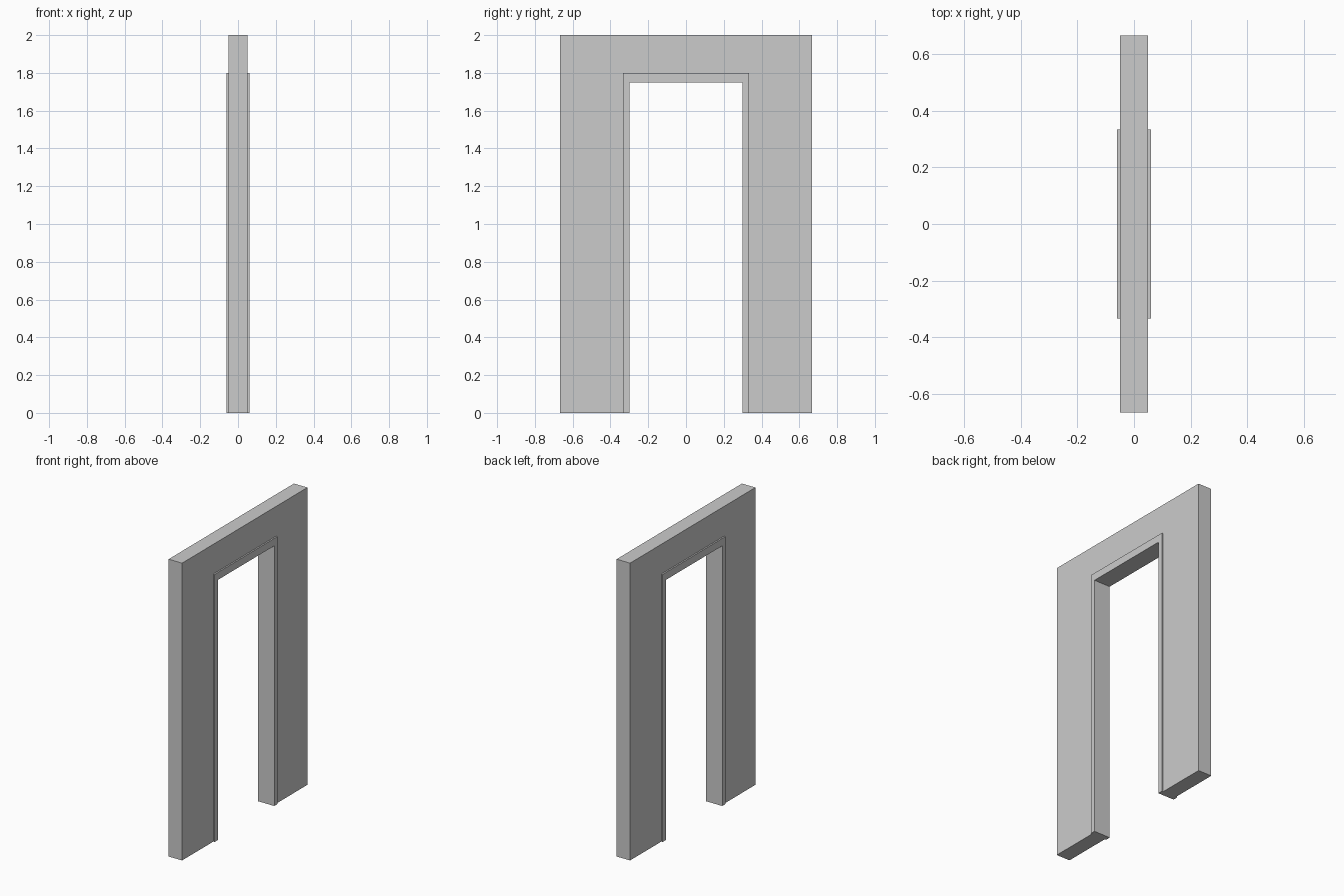
import bpy
import bmesh

if "Cube" in bpy.data.objects:
    bpy.data.objects.remove(bpy.data.objects["Cube"])


def portal(name, outer_y, outer_z, inner_y, inner_z, depth):
    """Upside-down U profile in the YZ plane, extruded along X."""
    profile = [(-outer_y, 0), (-inner_y, 0), (-inner_y, inner_z), (inner_y, inner_z),
               (inner_y, 0), (outer_y, 0), (outer_y, outer_z), (-outer_y, outer_z)]
    bm = bmesh.new()
    face = bm.faces.new([bm.verts.new((-depth / 2, y, z)) for y, z in profile])
    result = bmesh.ops.extrude_face_region(bm, geom=[face])
    moved = [v for v in result["geom"] if isinstance(v, bmesh.types.BMVert)]
    bmesh.ops.translate(bm, verts=moved, vec=(depth, 0, 0))
    bmesh.ops.recalc_face_normals(bm, faces=bm.faces)
    mesh = bpy.data.meshes.new(name)
    bm.to_mesh(mesh)
    bm.free()
    obj = bpy.data.objects.new(name, mesh)
    bpy.context.collection.objects.link(obj)
    return obj


# Wall panel with the doorway cut out
portal("wall", 0.666, 2.0, 0.333, 1.8, 0.10)

# Door frame lining the opening, slightly proud of both wall faces
portal("door_frame", 0.333, 1.8, 0.30, 1.75, 0.12)
